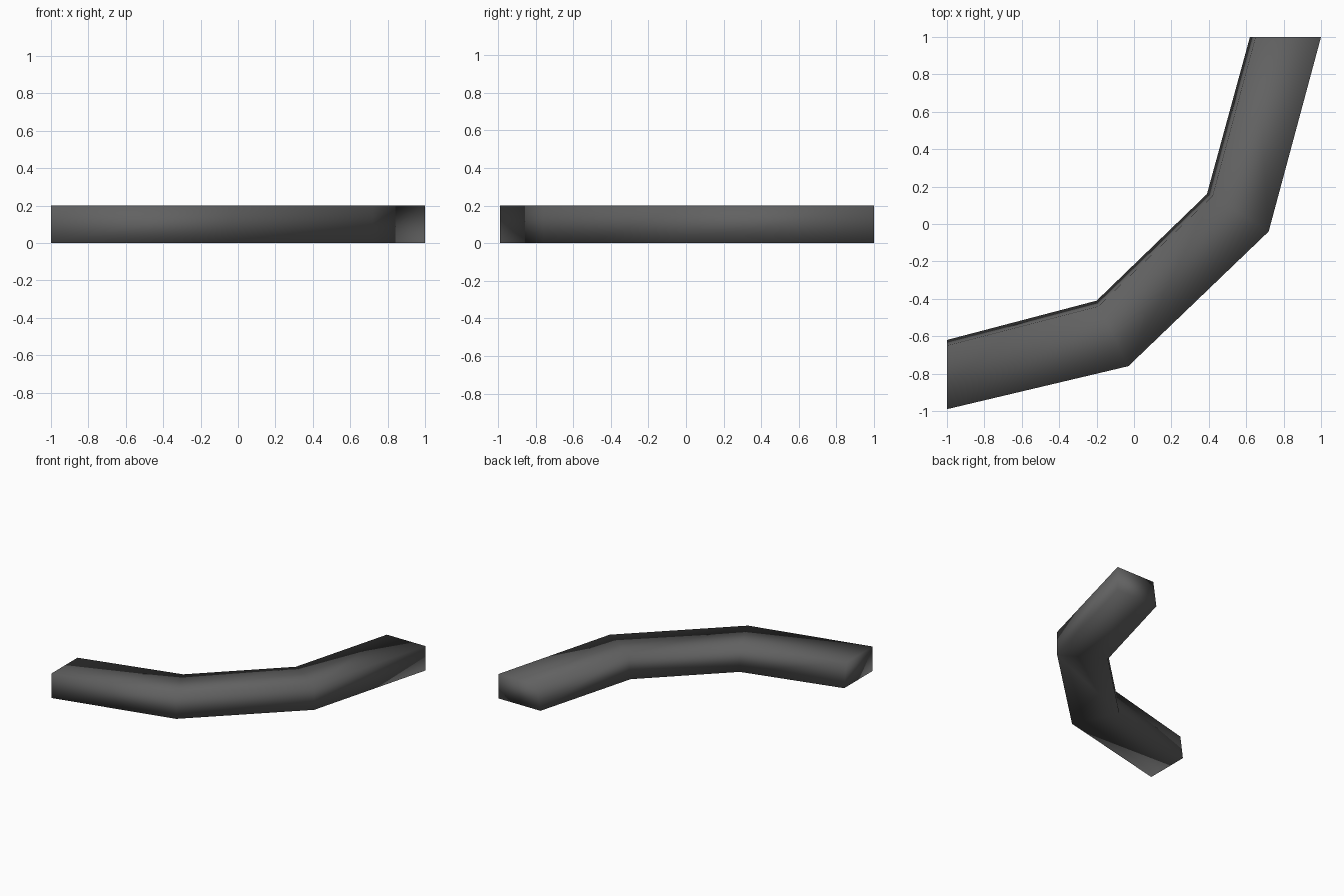
import bpy
import bmesh

default = bpy.data.objects.get("Cube")
if default:
    bpy.data.objects.remove(default, do_unlink=True)

HEIGHT = 0.2

# Dark grey material
grey = bpy.data.materials.new("dark_grey")
grey.use_nodes = True
colour = (0.12, 0.12, 0.12, 1)
grey.diffuse_color = colour
grey.node_tree.nodes["Principled BSDF"].inputs["Base Color"].default_value = colour

# Plan of the bent bar: outer edge, inner foot and inner rim at each station
outer = [(-1, -0.99), (-0.03, -0.76), (0.72, -0.04), (1, 1)]
inner_foot = [(-1, -0.62), (-0.2, -0.41), (0.39, 0.16), (0.62, 1)]
inner_rim = [(-1, -0.65), (-0.19, -0.44), (0.42, 0.15), (0.65, 1)]

# Four-sided section swept through the stations, closed at both ends
bm = bmesh.new()
rings = []
for out, foot, rim in zip(outer, inner_foot, inner_rim):
    section = [(*out, 0), (*out, HEIGHT), (*rim, HEIGHT), (*foot, 0)]
    rings.append([bm.verts.new(p) for p in section])
for a, b in zip(rings, rings[1:]):
    for i in range(4):
        j = (i + 1) % 4
        bm.faces.new((a[i], a[j], b[j], b[i]))
bm.faces.new(rings[0])
bm.faces.new(rings[-1])
bmesh.ops.recalc_face_normals(bm, faces=bm.faces)
for face in bm.faces:
    face.smooth = True

mesh = bpy.data.meshes.new("bent_bar")
bm.to_mesh(mesh)
bm.free()
mesh.materials.append(grey)
bar = bpy.data.objects.new("bent_bar", mesh)
bpy.context.collection.objects.link(bar)
